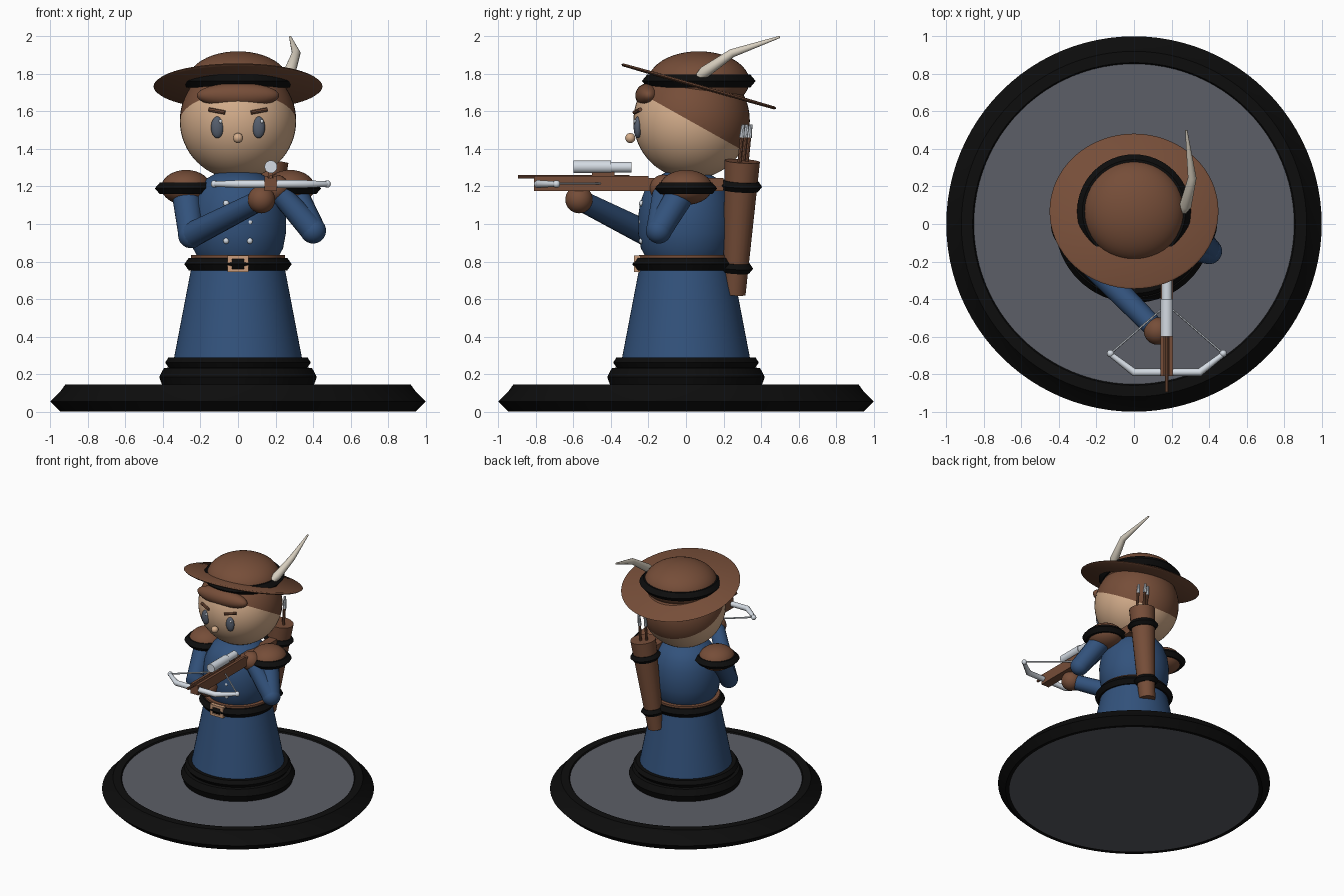
import bpy, bmesh, math
from mathutils import Vector

if "Cube" in bpy.data.objects:
    bpy.data.objects.remove(bpy.data.objects["Cube"])


def material(name, r, g, b):
    m = bpy.data.materials.new(name)
    m.diffuse_color = (r, g, b, 1)
    m.use_nodes = True
    m.node_tree.nodes["Principled BSDF"].inputs["Base Color"].default_value = m.diffuse_color
    return m


BLUE = material("coat_blue", .032, .084, .2)
BROWN = material("leather_brown", .18, .075, .04)
SKIN = material("skin", .66, .42, .26)
BLACK = material("black", .004, .004, .004)
GREY = material("floor_grey", .107, .113, .135)
METAL = material("pale_metal", .66, .71, .77)
CREAM = material("feather_cream", .68, .62, .52)
EYE = material("eye_slate", .09, .11, .15)
TAN = material("buckle_tan", .6, .34, .2)


def smooth(o, angle=40):
    bpy.ops.object.select_all(action='DESELECT')
    o.select_set(True)
    bpy.context.view_layer.objects.active = o
    bpy.ops.object.shade_smooth_by_angle(angle=math.radians(angle))
    return o


def from_bmesh(name, bm, mat, loc=(0, 0, 0)):
    bmesh.ops.recalc_face_normals(bm, faces=bm.faces)
    me = bpy.data.meshes.new(name)
    bm.to_mesh(me)
    bm.free()
    me.materials.append(mat)
    o = bpy.data.objects.new(name, me)
    o.location = loc
    bpy.context.collection.objects.link(o)
    return smooth(o)


def lathe(name, profile, mat, loc=(0, 0, 0), n=64, closed=False):
    bm = bmesh.new()
    rows = [[bm.verts.new((r * math.cos(2 * math.pi * i / n), r * math.sin(2 * math.pi * i / n), z))
             for i in range(n)] for r, z in profile]
    pairs = list(zip(rows, rows[1:])) + ([(rows[-1], rows[0])] if closed else [])
    for a, b in pairs:
        for i in range(n):
            j = (i + 1) % n
            bm.faces.new((a[i], a[j], b[j], b[i]))
    bmesh.ops.remove_doubles(bm, verts=bm.verts, dist=1e-5)
    return from_bmesh(name, bm, mat, loc)


def ring(name, loc, inner, shoulder, outer, h):
    # flat band with a pointed outer edge
    return lathe(name, [(inner, -h), (shoulder, -h), (outer, 0), (shoulder, h), (inner, h)],
                 BLACK, loc, closed=True)


def ball(name, loc, size, mat, n=32):
    bm = bmesh.new()
    bmesh.ops.create_uvsphere(bm, u_segments=n, v_segments=n // 2, radius=1)
    bmesh.ops.scale(bm, vec=size, verts=bm.verts)
    return from_bmesh(name, bm, mat, loc)


def box(name, lo, hi, mat):
    lo, hi = Vector(lo), Vector(hi)
    bm = bmesh.new()
    bmesh.ops.create_cube(bm, size=1)
    bmesh.ops.scale(bm, vec=hi - lo, verts=bm.verts)
    return from_bmesh(name, bm, mat, (lo + hi) / 2)


def tube(name, pts, radii, mat, res=6):
    cu = bpy.data.curves.new(name, 'CURVE')
    cu.dimensions = '3D'
    cu.bevel_depth = 1
    cu.bevel_resolution = res
    cu.use_fill_caps = True
    sp = cu.splines.new('POLY')
    sp.points.add(len(pts) - 1)
    for p, co, r in zip(sp.points, pts, radii):
        p.co = (*co, 1)
        p.radius = r
    cu.materials.append(mat)
    o = bpy.data.objects.new(name, cu)
    bpy.context.collection.objects.link(o)
    bpy.ops.object.select_all(action='DESELECT')
    o.select_set(True)
    bpy.context.view_layer.objects.active = o
    bpy.ops.object.convert(target='MESH')
    return smooth(bpy.context.view_layer.objects.active)


# Base
lathe("base_rim", [(.85, .01), (.945, 0), (1, .055), (.945, .11), (.92, .145), (.86, .145), (.85, .13)],
      BLACK, n=96, closed=True)
lathe("base_floor", [(0, .003), (.945, .003), (.945, .02), (.855, .02), (.855, .135), (0, .135)], GREY, n=96)
lathe("pedestal", [(0, .13), (.4, .13), (.42, .185), (.395, .232), (.37, .235), (.388, .262),
                   (.37, .29), (0, .29)], BLACK)

# Coat, belt and buttons
lathe("skirt", [(0, .28), (.342, .28), (.25, .76), (0, .76)], BLUE)
lathe("belt", [(0, .745), (.25, .745), (.25, .835), (0, .835)], BROWN)
ring("belt_band", (0, 0, .786), .2, .262, .286, .034)
for s in (-1, 1):
    box("buckle_side", (s * .045 - .012, -.277, .745), (s * .045 + .012, -.24, .832), TAN)
for z in (.752, .822):
    box("buckle_bar", (-.056, -.277, z - .009), (.056, -.24, z + .009), TAN)
lathe("torso", [(0, .825), (.215, .825), (.24, .87), (.255, .95), (.256, 1.03), (.245, 1.11),
                (.22, 1.18), (.18, 1.235), (.1, 1.28), (0, 1.29)], BLUE)
for s in (-1, 1):
    for z in (.91, 1.01, 1.11):
        ball("button", (s * .063, -.237, z), (.016, .014, .016), METAL, 12)

# Shoulders and arms
for s in (-1, 1):
    ball("shoulder_pad", (s * .277, 0, 1.195), (.132, .14, .093), BROWN)
    ring("shoulder_band", (s * .277, 0, 1.19), .08, .14, .166, .03)
left_elbow, right_elbow = (-.25, -.19, .94), (.4, -.145, .965)
left_hand, right_hand = (.125, -.57, 1.13), (.2, -.12, 1.19)
for sh, el, ha in (((-.28, -.01, 1.19), left_elbow, left_hand), ((.28, -.01, 1.19), right_elbow, right_hand)):
    tube("upper_arm", [sh, el], [.078, .068], BLUE)
    tube("forearm", [el, ha], [.068, .055], BLUE)
    ball("elbow", el, (.069,) * 3, BLUE)
    ball("hand", ha, (.073,) * 3, BROWN)

# Head with hair coloured above a sloping hairline
bm = bmesh.new()
bmesh.ops.create_uvsphere(bm, u_segments=48, v_segments=32, radius=.31)
cut, normal = Vector((0, -.17, .09)), Vector((0, .56, 1)).normalized()
bmesh.ops.bisect_plane(bm, geom=bm.verts[:] + bm.edges[:] + bm.faces[:], plane_co=cut, plane_no=normal)
for f in bm.faces:
    f.material_index = int((f.calc_center_median() - cut).dot(normal) > 0)
head = from_bmesh("head", bm, SKIN, (0, .03, 1.55))
head.data.materials.append(BROWN)
ball("fringe", (0, -.2, 1.685), (.22, .07, .066), BROWN)
ball("nose", (0, -.297, 1.458), (.027,) * 3, SKIN, 16)
for s in (-1, 1):
    ball("eye", (s * .11, -.257, 1.515), (.034, .022, .058), EYE, 24)
    ball("eye_glint", (s * .11 + .017, -.272, 1.547), (.009, .007, .011), METAL, 12)
    tube("eyebrow", [(s * .155, -.245, 1.61), (s * .07, -.275, 1.594)], [.011, .011], BROWN, 2)

# Hat: tilted brim, level crown and band
brim = lathe("hat_brim", [(0, -.012), (.44, -.008), (.45, 0), (.44, .008), (0, .012)], BROWN, (0, .068, 1.733))
brim.rotation_euler.x = math.radians(-15.9)
brim.scale.y = .955
ball("hat_crown", (0, .068, 1.76), (.27, .27, .16), BROWN, 48)
ring("hat_band", (0, .068, 1.762), .22, .275, .303, .034)
tube("feather", [(.262, .07, 1.785), (.275, .1, 1.81), (.31, .245, 1.91), (.278, .5, 1.997)],
     [.022, .032, .023, .006], CREAM)

# Crossbow
X = .175
box("crossbow_stock", (X - .034, -.81, 1.175), (X + .034, .2, 1.245), BROWN)
for s in (-1, 1):
    box("bolt_rail", (X + s * .024 - .01, -.81, 1.24), (X + s * .024 + .01, -.2, 1.256), BROWN)
tube("bolt", [(X, -.895, 1.252), (X, -.3, 1.252)], [.01, .01], BROWN, 2)
box("scope_mount", (X - .012, -.5, 1.24), (X + .012, -.38, 1.29), BROWN)
tube("scope_front", [(X, -.6, 1.305), (X, -.4, 1.305)], [.034, .034], METAL)
tube("scope_rear", [(X, -.41, 1.303), (X, -.29, 1.303)], [.028, .028], METAL)
tube("bow", [(X - .305, -.69, 1.213), (X - .175, -.79, 1.213), (X + .175, -.79, 1.213), (X + .305, -.69, 1.213)],
     [.014, .021, .021, .014], METAL)
tube("bow_string", [(X - .3, -.69, 1.215), (X, -.43, 1.215), (X + .3, -.69, 1.215)], [.006] * 3, METAL, 1)
for s in (-1, 1):
    ball("bow_tip", (X + s * .3, -.69, 1.213), (.02,) * 3, METAL, 12)

# Quiver with bands and bolts, leaning on the back
bottom, top = Vector((.09, .258, .625)), Vector((.175, .3, 1.335))
lean = (top - bottom).to_track_quat('Z', 'Y').to_euler()
tube("quiver", [bottom, top], [.06, .095], BROWN, 8)
for t, r in ((.2, .067), (.815, .089)):
    band = ring("quiver_band", bottom.lerp(top, t), r - .02, r + .005, r + .024, .026)
    band.rotation_euler = lean
for dx, dy in ((-.035, .01), (.005, .03), (.035, -.01)):
    a = top + Vector((dx, dy - .015, -.1))
    b = a + Vector((0, .022, .225))
    tube("quiver_bolt", [a, b], [.01, .01], BROWN, 2)
    tube("quiver_bolt_end", [b, b + Vector((0, .008, .07))], [.014, .009], METAL, 2)
